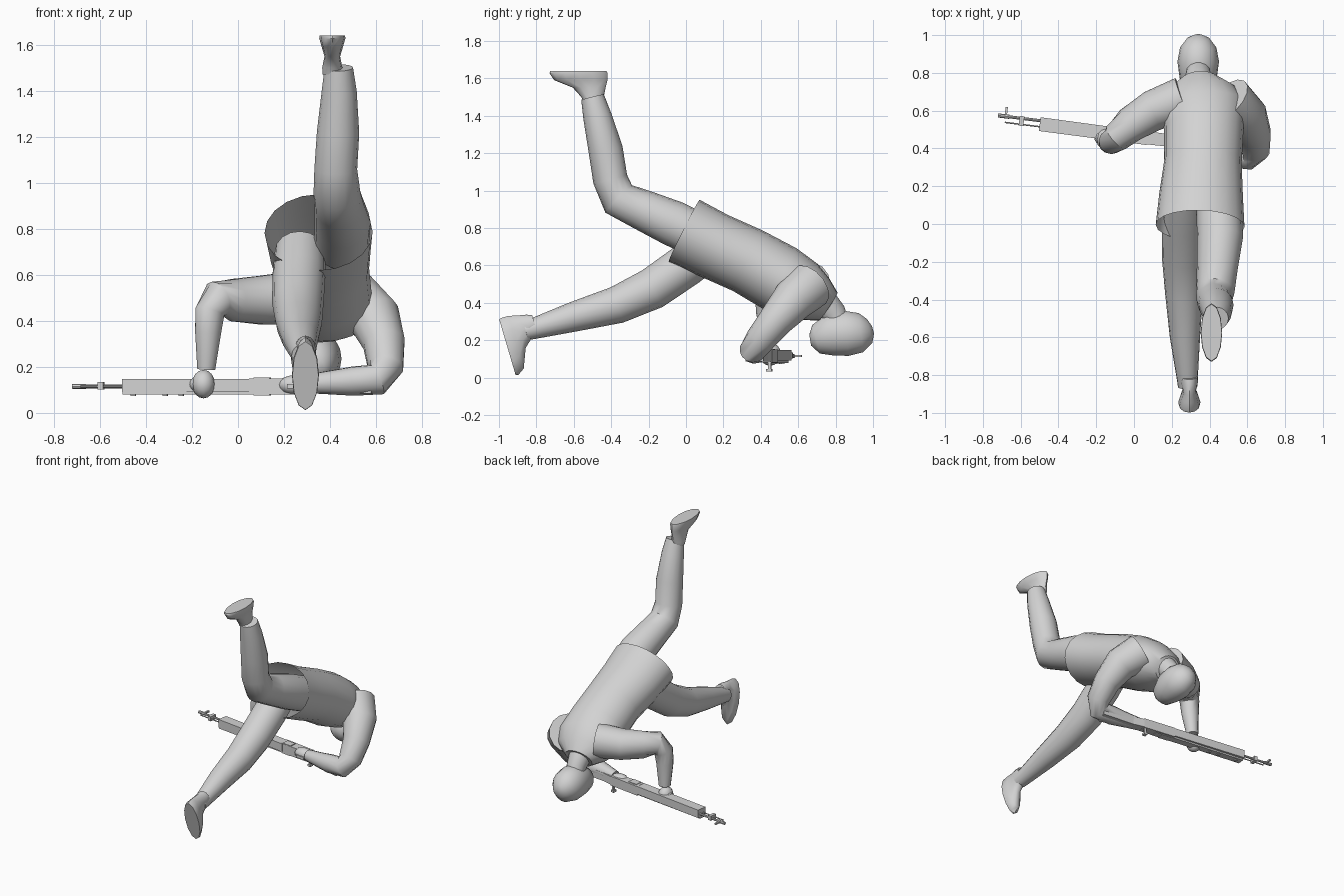
import bpy, bmesh, math
from mathutils import Vector as V

if "Cube" in bpy.data.objects:
    bpy.data.objects.remove(bpy.data.objects["Cube"])

grey = bpy.data.materials.new("plain_grey")
grey.diffuse_color = (0.65, 0.65, 0.65, 1)
grey.use_nodes = True
grey.node_tree.nodes["Principled BSDF"].inputs["Base Color"].default_value = grey.diffuse_color


def finish(name, bm, angle=40):
    bmesh.ops.recalc_face_normals(bm, faces=bm.faces)
    me = bpy.data.meshes.new(name)
    bm.to_mesh(me)
    bm.free()
    me.materials.append(grey)
    ob = bpy.data.objects.new(name, me)
    bpy.context.collection.objects.link(ob)
    bpy.ops.object.select_all(action='DESELECT')
    ob.select_set(True)
    bpy.context.view_layer.objects.active = ob
    if angle:
        bpy.ops.object.shade_smooth_by_angle(angle=math.radians(angle))
    return ob


def skin(name, rings, cap_start=True, cap_end=True, angle=40):
    """Join a list of point rings into a tube."""
    bm = bmesh.new()
    loops = [[bm.verts.new(p) for p in r] for r in rings]
    n = len(loops[0])
    for a, b in zip(loops, loops[1:]):
        for i in range(n):
            bm.faces.new((a[i], a[(i + 1) % n], b[(i + 1) % n], b[i]))
    if cap_start:
        bm.faces.new(loops[0])
    if cap_end:
        bm.faces.new(loops[-1])
    return finish(name, bm, angle)


def ellipse(c, u, v, ru, rv, n):
    return [c + u * (ru * math.cos(2 * math.pi * i / n)) + v * (rv * math.sin(2 * math.pi * i / n))
            for i in range(n)]


def limb(name, stations, ref, n=14, **kw):
    """Tube through (x, y, z, radius[, second radius]) stations."""
    pts = [V(s[:3]) for s in stations]
    rings = []
    for i, s in enumerate(stations):
        a, b = pts[max(i - 1, 0)], pts[min(i + 1, len(pts) - 1)]
        t = (b - a).normalized()
        u = V(ref)
        u = (u - t * u.dot(t)).normalized()
        rings.append(ellipse(pts[i], u, t.cross(u), s[3], s[-1], n))
    return skin(name, rings, **kw)


X, Y = (1, 0, 0), (0, 1, 0)

# jacket body, open at the hem
limb("jacket", [(.35, -.01, .785, .235, .185), (.355, .15, .705, .222, .18),
                (.365, .33, .625, .205, .18), (.37, .50, .53, .21, .185),
                (.36, .62, .46, .23, .17), (.35, .70, .42, .19, .13),
                (.345, .76, .38, .10, .09)], X, 20, cap_start=False)
limb("neck", [(.345, .73, .41, .08), (.34, .79, .345, .068), (.34, .82, .27, .06)], X)
limb("head", [(.34, .664, .20, .035, .03), (.34, .695, .205, .072, .08),
              (.34, .77, .228, .098, .114), (.34, .86, .236, .11, .122),
              (.34, .935, .24, .096, .107), (.34, .982, .25, .06, .066),
              (.34, 1.0, .255, .02, .02)], X, 18, angle=60)

# legs
limb("planted_leg", [(.27, .14, .70, .11), (.265, .0, .60, .115), (.26, -.18, .475, .112),
                     (.265, -.37, .388, .10), (.27, -.60, .325, .08), (.28, -.78, .272, .06),
                     (.285, -.86, .25, .052)], X, 16)
limb("raised_leg", [(.45, .13, .73, .12), (.455, -.07, .825, .122), (.44, -.24, .90, .108),
                    (.43, -.36, .955, .102), (.425, -.405, 1.06, .093), (.435, -.43, 1.22, .092),
                    (.44, -.475, 1.40, .076), (.438, -.50, 1.50, .062)], X, 16)


def foot(name, heel, fwd, up, size):
    heel, fwd, up = V(heel), V(fwd).normalized(), V(up).normalized()
    rings = []
    # height above sole, back end, front end, half width
    for h, f0, f1, w in [(.17, .03, .125, .042), (.14, .02, .14, .044), (.09, .01, .185, .034),
                         (.05, 0, .285, .046), (.012, 0, .31, .057), (0, .005, .305, .055)]:
        c = heel + (up * h + fwd * ((f0 + f1) / 2)) * size
        rings.append(ellipse(c, fwd, V(X), (f1 - f0) / 2 * size, w * size, 12))
    skin(name, rings)


foot("planted_foot", (.293, -1.0, .315), (0, .283, -.959), (0, .959, .283), 1.03)
foot("raised_foot", (.41, -.42, 1.64), (0, -1, 0), (0, 0, -1), 1.0)

# arms
limb("left_sleeve", [(.26, .66, .50, .12), (.10, .60, .49, .108), (-.02, .525, .49, .094),
                     (-.09, .46, .495, .08), (-.122, .435, .44, .066), (-.13, .432, .35, .058),
                     (-.138, .445, .19, .04)], Y, 14)
limb("right_sleeve", [(.50, .66, .49, .13), (.595, .57, .41, .115), (.635, .475, .30, .092),
                      (.64, .395, .20, .08), (.605, .355, .145, .07), (.50, .365, .138, .064),
                      (.40, .385, .132, .052), (.29, .41, .126, .04)], (0, 1, -1), 14)


def blob(name, c, r):
    bm = bmesh.new()
    bmesh.ops.create_uvsphere(bm, u_segments=12, v_segments=8, radius=1)
    for v in bm.verts:
        v.co = V(c) + V((v.co.x * r[0], v.co.y * r[1], v.co.z * r[2]))
    finish(name, bm, 60)


blob("left_hand", (-.15, .45, .125), (.05, .058, .062))
blob("left_thumb", (-.185, .46, .125), (.026, .035, .03))
blob("right_hand", (.245, .42, .122), (.07, .045, .042))
blob("right_thumb", (.20, .445, .13), (.045, .018, .018))

# rifle, laid out by distance from the muzzle and offset toward its upper edge
along = V((1, -.125, 0)).normalized()
upper = V((.125, 1, 0)).normalized()
muzzle = V((-.72, .575, .115))


def plate(name, outline, z0, z1):
    rings = [[muzzle + along * s + upper * t + V((0, 0, z)) for s, t in outline] for z in (z0, z1)]
    skin(name, rings, angle=0)


def bar(name, s0, s1, t0, t1, z0, z1):
    plate(name, [(s0, t0), (s1, t0), (s1, t1), (s0, t1)], z0, z1)


def rod(name, s0, s1, t, r):
    p = [muzzle + along * s + upper * t for s in (s0, s1)]
    limb(name, [(*q, r) for q in p], (0, 0, 1), 8)


rod("barrel", 0, .30, 0, .008)
rod("muzzle_collar", 0, .06, 0, .011)
rod("lower_rod", .04, .30, -.032, .004)
bar("front_sight", .035, .047, 0, .05, -.006, .006)
bar("barrel_band", .115, .14, -.04, .012, -.013, .02)
plate("fore_stock", [(.225, -.055), (.80, -.058), (.80, .012), (.225, .018)], -.025, .033)
bar("lower_rail", .225, .92, -.05, .0, -.036, -.024)
plate("receiver", [(.78, -.055), (1.02, -.05), (1.02, .012), (.78, .015)], -.034, .034)
bar("receiver_cover", .80, .87, -.052, .0, -.0385, .0385)
plate("butt_stock", [(1.0, -.05), (1.06, -.06), (1.32, -.095), (1.34, .005), (1.10, .0),
                     (1.0, .012)], -.03, .03)
bar("bolt_handle", 1.0, 1.015, -.01, .005, -.075, -.02)
bar("bolt_knob", .995, 1.02, -.02, .01, -.083, -.068)
bar("trigger_guard", .95, 1.02, -.085, -.076, -.01, .01)
bar("trigger_guard_front", .95, .957, -.08, -.045, -.01, .01)
for i, s in enumerate((.26, .40, .47)):
    bar("rail_lug_%d" % i, s, s + .02, -.035, -.015, -.042, -.03)
